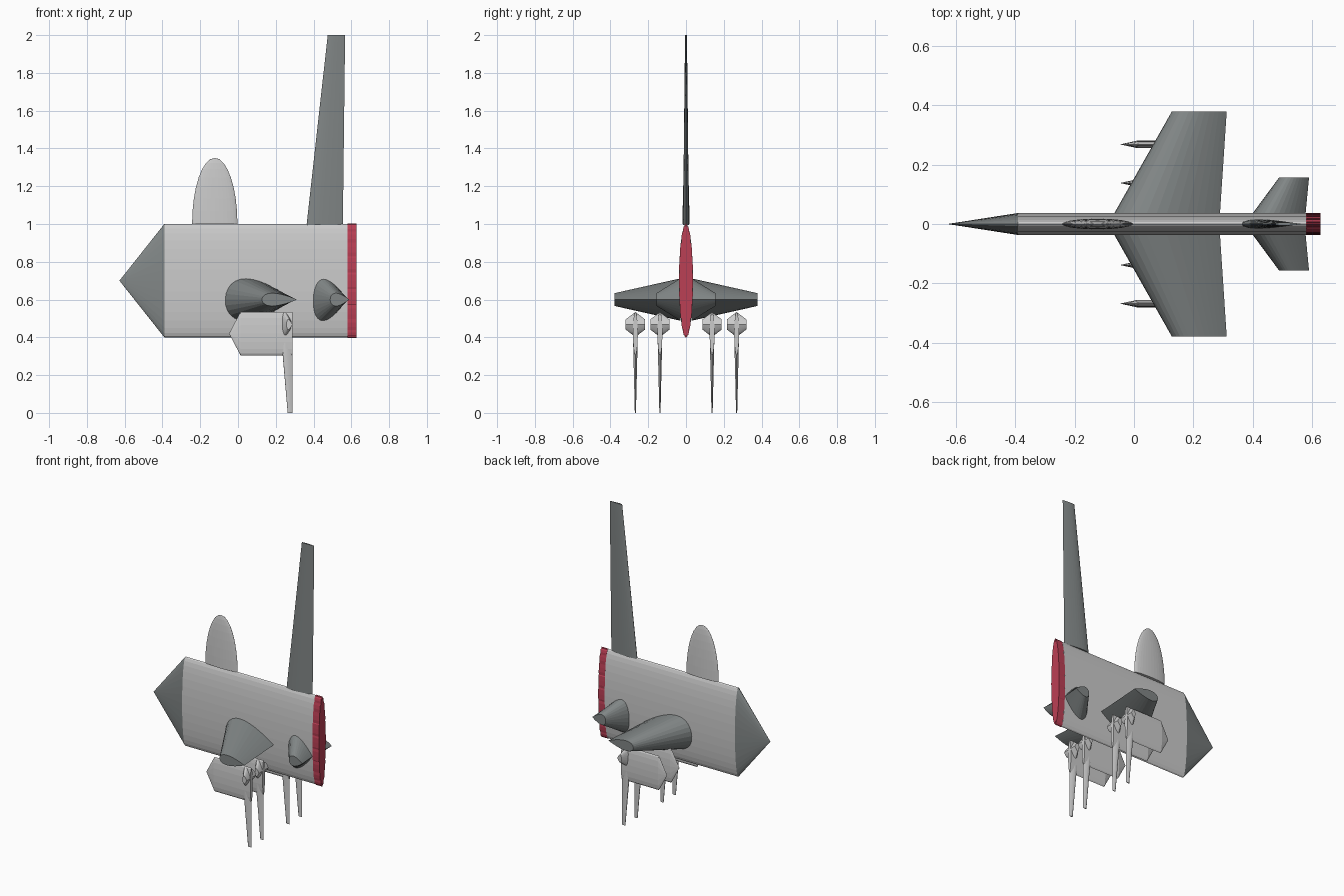
import bpy, bmesh
from math import sin, cos, pi, sqrt

if "Cube" in bpy.data.objects:
    bpy.data.objects.remove(bpy.data.objects["Cube"])

DARK = bpy.data.materials.new("dark_grey")
DARK.diffuse_color = (0.22, 0.24, 0.24, 1)
DARK.use_nodes = True
DARK.node_tree.nodes["Principled BSDF"].inputs["Base Color"].default_value = DARK.diffuse_color
RED = bpy.data.materials.new("nozzle_red")
RED.diffuse_color = (0.5, 0.05, 0.09, 1)
RED.use_nodes = True
RED.node_tree.nodes["Principled BSDF"].inputs["Base Color"].default_value = RED.diffuse_color


def loft(name, rings, mat=None):
    """Skin a series of equal-length closed rings and cap both ends."""
    bm = bmesh.new()
    loops = [[bm.verts.new(p) for p in ring] for ring in rings]
    n = len(loops[0])
    for a, b in zip(loops, loops[1:]):
        for i in range(n):
            j = (i + 1) % n
            bm.faces.new((a[i], a[j], b[j], b[i]))
    bm.faces.new(loops[0])
    bm.faces.new(loops[-1])
    bmesh.ops.recalc_face_normals(bm, faces=bm.faces)
    mesh = bpy.data.meshes.new(name)
    bm.to_mesh(mesh)
    bm.free()
    ob = bpy.data.objects.new(name, mesh)
    bpy.context.collection.objects.link(ob)
    if mat:
        mesh.materials.append(mat)
    return ob


def ellipse(x, y, z, ry, rz, n=32):
    return [(x, y + ry * cos(2 * pi * i / n), z + rz * sin(2 * pi * i / n)) for i in range(n)]


def foil(x0, x1, half, n=16):
    """Symmetric teardrop section as (x, thickness offset) pairs."""
    def t(u):
        return half * 10 * (0.2969 * sqrt(u) - 0.126 * u - 0.3516 * u**2
                            + 0.2843 * u**3 - 0.1036 * u**4)
    us = [0.5 * (1 - cos(pi * i / n)) for i in range(n + 1)]
    pts = [(x0 + (x1 - x0) * u, max(t(u), 0)) for u in us]
    return pts + [(x, -h) for x, h in pts[-2:0:-1]]


def flat_fin(name, z, y0, root, y1, tip, mat=None):
    """Sideways surface; root and tip are (x0, x1, half thickness)."""
    return loft(name, [[(x, y, z + h) for x, h in foil(*s)]
                       for y, s in ((y0, root), (y1, tip))], mat)


def upright_fin(name, y, z0, root, z1, tip, mat=None):
    return loft(name, [[(x, y + h, z) for x, h in foil(*s)]
                       for z, s in ((z0, root), (z1, tip))], mat)


# Fuselage with pointed nose
loft("fuselage", [ellipse(-0.39, 0, 0.7, 0.037, 0.3), ellipse(0.58, 0, 0.7, 0.037, 0.3)])
loft("nose_cone", [ellipse(-0.627, 0, 0.7, 0.0002, 0.001),
                   ellipse(-0.39, 0, 0.7, 0.037, 0.3)], DARK)


# Ribbed red exhaust nozzle
def ribbed(x, n=20):
    ring = []
    for i in range(n):
        for f, r in ((0.0, 0.94), (0.15, 1.0), (0.5, 1.01), (0.85, 1.0)):
            a = 2 * pi * (i + f - 0.5) / n
            ring.append((x, 0.037 * r * cos(a), 0.7 + 0.3 * r * sin(a)))
    return ring


loft("exhaust_nozzle", [ribbed(0.579), ribbed(0.627)], RED)

# Cockpit canopy, the upper half of an ellipsoid
bpy.ops.mesh.primitive_uv_sphere_add(segments=32, ring_count=16, location=(-0.123, 0, 1.0))
canopy = bpy.context.object
canopy.name = "canopy"
canopy.scale = (0.12, 0.018, 0.35)
bm = bmesh.new()
bm.from_mesh(canopy.data)
bmesh.ops.delete(bm, geom=[v for v in bm.verts if v.co.z < -0.01], context='VERTS')
bmesh.ops.holes_fill(bm, edges=bm.edges, sides=0)
bm.to_mesh(canopy.data)
bm.free()

# Tail fin
upright_fin("tail_fin", 0, 0.995, (0.363, 0.555, 0.016), 2.0, (0.475, 0.567, 0.005), DARK)

for side, label in ((1, "left"), (-1, "right")):
    # Swept wing and tailplane
    flat_fin("wing_" + label, 0.6, side * 0.03, (-0.07, 0.289, 0.112),
             side * 0.378, (0.127, 0.312, 0.034), DARK)
    flat_fin("tailplane_" + label, 0.6, side * 0.03, (0.395, 0.577, 0.112),
             side * 0.156, (0.488, 0.589, 0.034), DARK)
    # Underwing missiles
    for y, spot in ((0.138, "inner"), (0.268, "outer")):
        y *= side
        tag = label + "_" + spot
        loft("missile_body_" + tag, [ellipse(-0.047, y, 0.42, 0.0001, 0.001, 16),
                                     ellipse(0.013, y, 0.42, 0.013, 0.115, 16),
                                     ellipse(0.288, y, 0.42, 0.013, 0.115, 16)])
        upright_fin("missile_lower_fin_" + tag, y, 0.38, (0.23, 0.288, 0.012),
                    0.0, (0.263, 0.288, 0.003))
        for s, which in ((1, "a"), (-1, "b")):
            flat_fin("missile_side_fin_%s_%s" % (which, tag), 0.468, y,
                     (0.228, 0.288, 0.066), y + s * 0.051, (0.257, 0.288, 0.027))
